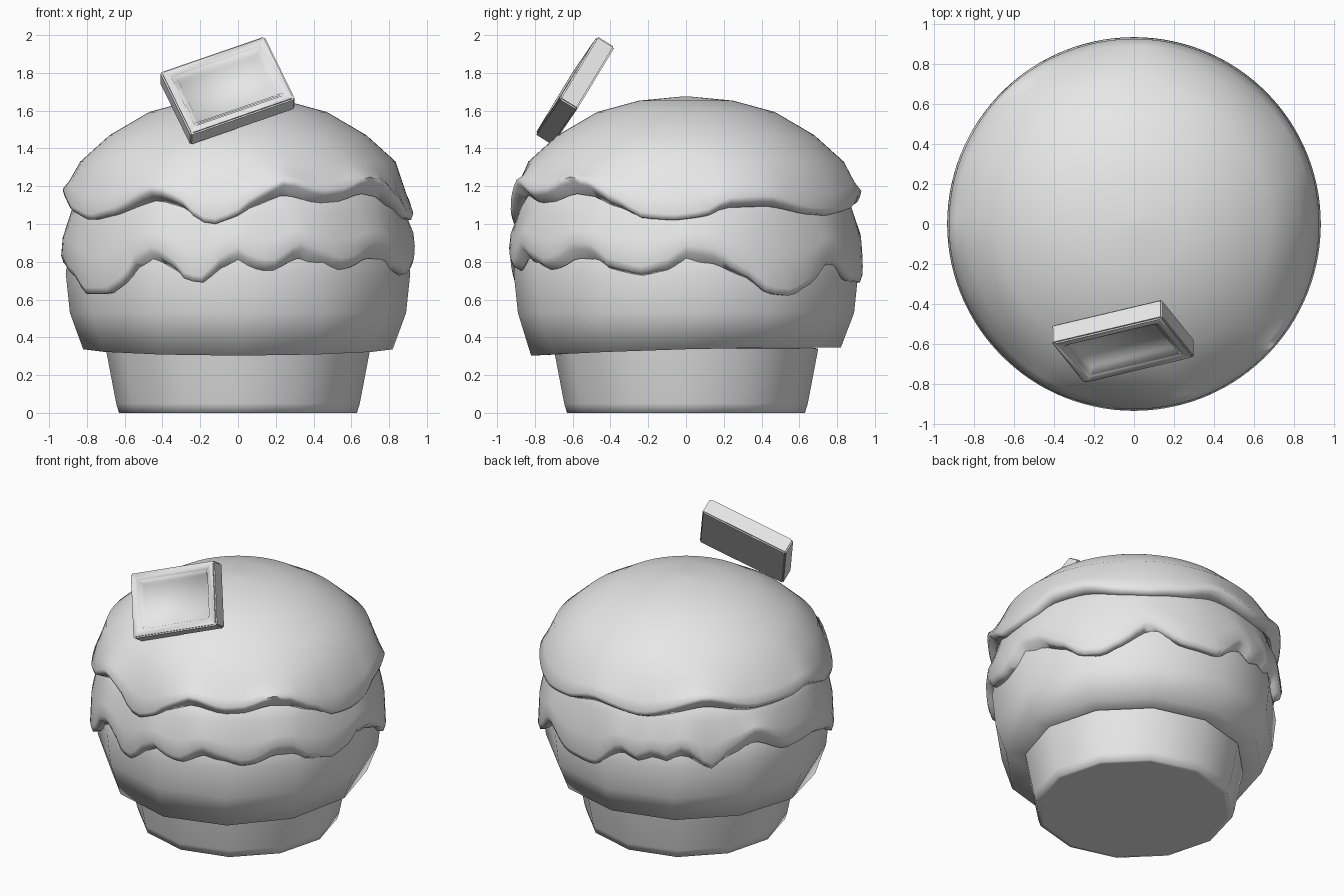
import bpy, bmesh, math
from mathutils import Matrix, Vector

if "Cube" in bpy.data.objects:
    bpy.data.objects.remove(bpy.data.objects["Cube"])

grey = bpy.data.materials.new("plain_grey")
grey.diffuse_color = (0.8, 0.8, 0.8, 1)
grey.use_nodes = True
grey.node_tree.nodes["Principled BSDF"].inputs["Base Color"].default_value = grey.diffuse_color


def finish(bm, name, angle=180):
    bmesh.ops.recalc_face_normals(bm, faces=bm.faces)
    mesh = bpy.data.meshes.new(name)
    bm.to_mesh(mesh)
    bm.free()
    mesh.materials.append(grey)
    ob = bpy.data.objects.new(name, mesh)
    bpy.context.collection.objects.link(ob)
    bpy.context.view_layer.objects.active = ob
    ob.select_set(True)
    bpy.ops.object.shade_smooth_by_angle(angle=math.radians(angle))
    ob.select_set(False)
    return ob


def loft(name, segs, profile, angle=180):
    """Rings around z; profile(degrees) gives (radius, height) pairs, 0 = front."""
    bm = bmesh.new()
    cols = []
    for i in range(segs):
        a = 360 * i / segs
        s, c = math.sin(math.radians(a)), -math.cos(math.radians(a))
        cols.append([bm.verts.new((r * s, r * c, z)) for r, z in profile(a)])
    for i, a in enumerate(cols):
        b = cols[(i + 1) % segs]
        for j in range(len(a) - 1):
            bm.faces.new((a[j], b[j], b[j + 1], a[j + 1]))
    bm.faces.new([c[0] for c in cols])
    bm.faces.new([c[-1] for c in cols])
    return finish(bm, name, angle)


def wave(points):
    """Smoothly eased closed curve through (degrees, height) points."""
    pts = [(points[-1][0] - 360, points[-1][1])] + points + [(points[0][0] + 360, points[0][1])]

    def height(a):
        for (a0, z0), (a1, z1) in zip(pts, pts[1:]):
            if a0 <= a <= a1:
                t = (a - a0) / (a1 - a0)
                t = 0.5 * t + 0.5 * t * t * (3 - 2 * t)
                return z0 + (z1 - z0) * t
    return height


# tapered cup at the bottom
loft("cup", 12, lambda a: [(0.60, 0), (0.63, 0.0), (0.645, 0.05), (0.70, 0.34), (0.6, 0.36)], 85)


# lower bun with a slightly wavy bottom rim
def bun(a):
    rim = 0.325 - 0.022 * math.cos(math.radians(a)) + 0.012 * math.sin(math.radians(a)) ** 2
    return [(0.6, rim + 0.01), (0.82, rim), (0.89, 0.53), (0.912, 0.74), (0.88, 0.92), (0.7, 1.1)]


loft("lower_bun", 12, bun, 80)

# dripping edge of the middle layer
drip = wave([(0, .84), (5, .79), (11, .77), (21, .87), (27, .83), (37, .78), (42, .80),
             (50, .87), (57, .86), (64, .78), (75, .74), (84, .78), (90, .85), (99, .83),
             (109, .74), (119, .63), (127, .62), (135, .68), (146, .82), (161, .70),
             (176, .69), (188, .86), (195, .80), (202, .86), (207, .82), (214, .89),
             (225, .75), (233, .86), (244, .95), (260, .79), (275, .80), (290, .73),
             (300, .63), (311, .63), (319, .69), (324, .80), (331, .85), (337, .80),
             (343, .70), (348, .69), (355, .80)])


def filling(a):
    h = drip(a)
    lip = h - 0.3 * max(0, h - 0.7)
    return [(0.7, 1.25), (0.84, 1.2), (0.885, 1.06), (0.928, h + 0.5 * (1.06 - h)),
            (0.936, h + 0.035), (0.925, h), (0.885, lip), (0.84, lip + 0.06)]


loft("dripping_filling", 120, filling, 80)

# wavy edge of the top bun
brim = wave([(0, 1.05), (6, 1.13), (16, 1.21), (29, 1.15), (37, 1.16), (48, 1.22), (56, 1.20),
             (65, 1.12), (76, 1.03), (86, 1.02), (96, 1.04), (104, 1.11), (119, 1.12),
             (135, 1.06), (145, 1.05), (160, 1.08), (175, 1.15), (197, 1.10), (223, 1.22),
             (243, 1.13), (262, 1.13), (272, 1.16), (290, 1.06), (302, 1.02), (313, 1.05),
             (331, 1.17), (339, 1.13), (348, 1.01), (353, 1.00)])


def dome(a):
    h = brim(a)
    lip = h - 0.3 * max(0, h - 1.02)
    return [(0.02, 1.675), (0.25, 1.653), (0.47, 1.593), (0.68, 1.47), (0.835, 1.33),
            (0.895, h + 0.4 * (1.33 - h)), (0.928, h + 0.03), (0.918, h),
            (0.87, lip), (0.8, lip + 0.06)]


loft("top_bun", 96, dome, 80)

# tilted block with a sunken front panel
bm = bmesh.new()
bmesh.ops.create_cube(bm, size=1, matrix=Matrix.Diagonal((0.60, 0.42, 0.11, 1)))
front = max(bm.faces, key=lambda f: f.calc_center_median().z)
bmesh.ops.inset_region(bm, faces=[front], thickness=0.07)
bmesh.ops.inset_region(bm, faces=[front], thickness=0.035, depth=-0.045)
bmesh.ops.bevel(bm, geom=bm.edges[:], offset=0.008, segments=2, affect='EDGES')
u = Vector((0.55, 0.13, 0.19)).normalized()
n = u.cross(Vector((-0.165, 0.20, 0.33))).normalized()
v = n.cross(u)
turn = Matrix((u, v, n)).transposed().to_4x4()
place = Matrix.Translation(Vector((-0.055, -0.635, 1.735)) - n * 0.055)
bmesh.ops.transform(bm, matrix=place @ turn, verts=bm.verts)
finish(bm, "block", 80)
